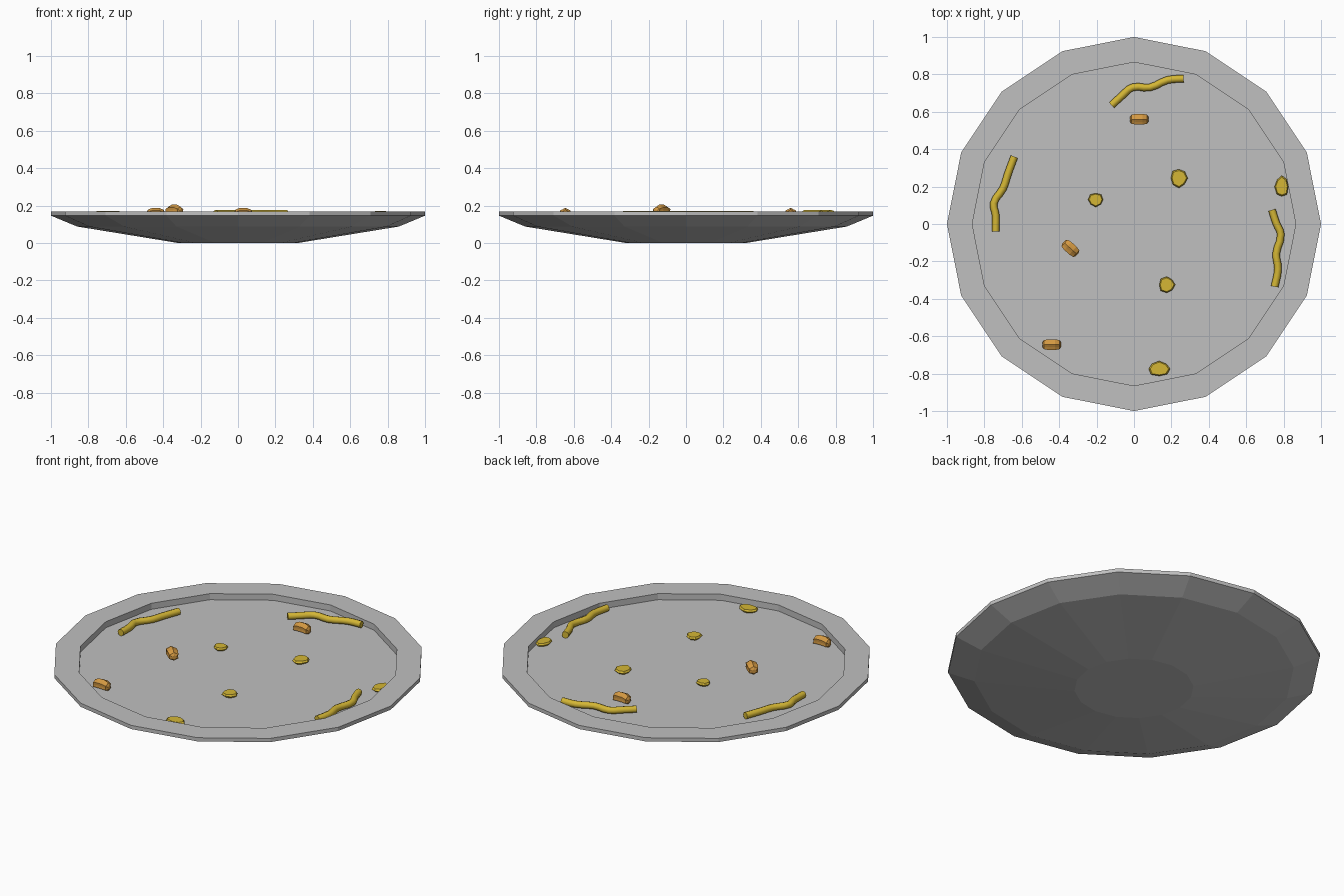
import bpy, bmesh, math
from mathutils import Matrix, Vector

if "Cube" in bpy.data.objects:
    bpy.data.objects.remove(bpy.data.objects["Cube"])

FLOOR = 0.132


def material(name, rgb):
    m = bpy.data.materials.new(name)
    m.diffuse_color = (*rgb, 1)
    m.use_nodes = True
    m.node_tree.nodes["Principled BSDF"].inputs["Base Color"].default_value = m.diffuse_color
    return m


GREY = material("plate_grey", (0.53, 0.53, 0.53))
YELLOW = material("noodle_yellow", (0.66, 0.47, 0.035))
BROWN = material("nut_brown", (0.66, 0.32, 0.055))


def rings_object(name, rings, mat):
    """Skin a row of equal-sized point rings and cap both ends."""
    bm = bmesh.new()
    vs = [[bm.verts.new(p) for p in ring] for ring in rings]
    n = len(vs[0])
    for a, b in zip(vs, vs[1:]):
        for i in range(n):
            j = (i + 1) % n
            bm.faces.new((a[i], a[j], b[j], b[i]))
    bm.faces.new(vs[0][::-1])
    bm.faces.new(vs[-1])
    bmesh.ops.recalc_face_normals(bm, faces=bm.faces)
    me = bpy.data.meshes.new(name)
    bm.to_mesh(me)
    bm.free()
    me.materials.append(mat)
    ob = bpy.data.objects.new(name, me)
    bpy.context.collection.objects.link(ob)
    return ob


def circle(r, z, n, wobble=0.0, seed=0.0):
    pts = []
    for i in range(n):
        a = 2 * math.pi * i / n
        k = r * (1 + wobble * math.sin(2.3 * i + seed))
        pts.append(Vector((k * math.cos(a), k * math.sin(a), z)))
    return pts


# Plate: sixteen-sided dish with a raised flat rim
profile = [(0.32, 0), (0.86, 0.088), (1, 0.146), (1, 0.168),
           (0.865, 0.168), (0.865, FLOOR)]
rings_object("plate", [circle(r, z, 16) for r, z in profile], GREY)

# Noodles: wavy tubes lying along the rim
noodles = {
    "back_noodle": (0.157, [(-.12, .635), (-.065, .685), (-.01, .73),
                            (.085, .73), (.18, .77), (.265, .777)]),
    "left_noodle": (0.152, [(-.64, .36), (-.675, .265), (-.70, .19),
                            (-.75, .11), (-.74, .05), (-.74, -.04)]),
    "right_noodle": (0.152, [(.738, .075), (.76, .005), (.785, -.055),
                             (.76, -.16), (.77, -.24), (.752, -.335)]),
}
for name, (z, path) in noodles.items():
    cu = bpy.data.curves.new(name, "CURVE")
    cu.dimensions = "3D"
    cu.bevel_depth = 0.02
    cu.bevel_resolution = 2
    cu.resolution_u = 3
    cu.use_fill_caps = True
    sp = cu.splines.new("BEZIER")
    sp.bezier_points.add(len(path) - 1)
    for bp, (x, y) in zip(sp.bezier_points, path):
        bp.co = (x, y, z)
        bp.handle_left_type = bp.handle_right_type = "AUTO"
    cu.materials.append(YELLOW)
    bpy.context.collection.objects.link(bpy.data.objects.new(name, cu))

# Chips: small irregular flakes, tapered underneath
chips = [(-.205, .13, .040, .037), (.24, .245, .045, .050),
         (.175, -.325, .043, .043), (.135, -.775, .058, .040),
         (.79, .20, .037, .056)]
for k, (x, y, rx, ry) in enumerate(chips):
    layers = [(0.65, 0), (1, 0.014), (0.85, 0.024)]
    ob = rings_object(f"chip_{k + 1}",
                      [circle(r, z, 8, 0.07, k) for r, z in layers], YELLOW)
    ob.data.transform(Matrix.Translation((x, y, FLOOR - 0.002))
                      @ Matrix.Diagonal((rx, ry, 1, 1)))

# Nuts: short arched bodies with lengthwise grooves
nuts = [(.028, .56, .157, 0), (-.34, -.13, .174, -42), (-.44, -.645, .157, 0)]
for k, (x, y, z, turn) in enumerate(nuts):
    rings = []
    for t, r in [(-.049, .45), (-.042, .85), (-.018, 1),
                 (.018, 1), (.042, .85), (.049, .45)]:
        ring = []
        for i in range(12):
            a = 2 * math.pi * i / 12
            g = r * (1.06 if i % 2 else 0.88)
            ring.append(Vector((t, 0.031 * g * math.cos(a),
                                0.027 * g * math.sin(a) + 0.004 - 4.5 * t * t)))
        rings.append(ring)
    ob = rings_object(f"nut_{k + 1}", rings, BROWN)
    ob.data.transform(Matrix.Translation((x, y, z))
                      @ Matrix.Rotation(math.radians(turn), 4, "Z"))
